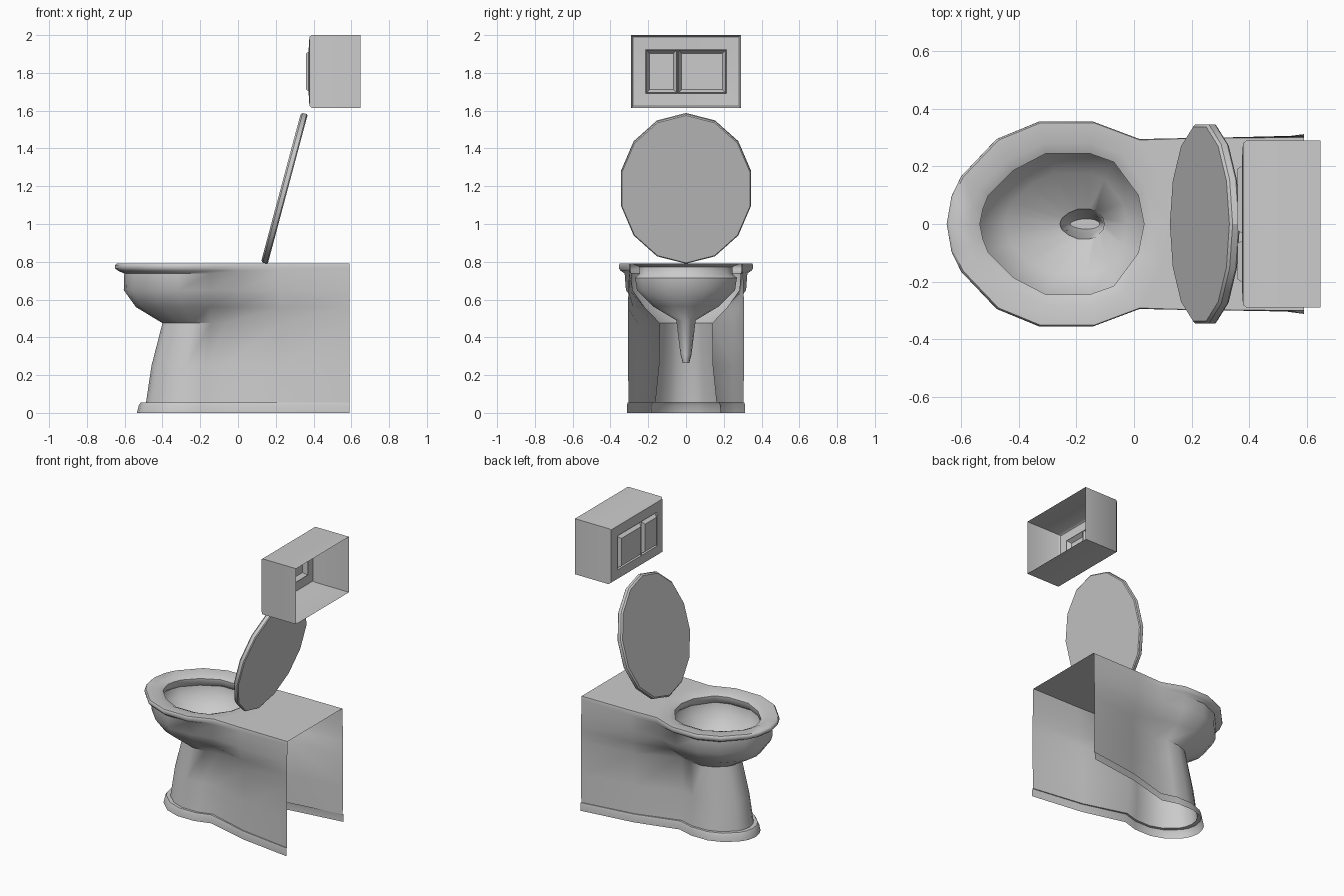
import bpy, bmesh, math
from mathutils import Vector

if "Cube" in bpy.data.objects:
    bpy.data.objects.remove(bpy.data.objects["Cube"])


def loft(bm, rings, closed=True):
    """Bridge rings of points with quads; returns rows of verts."""
    rows = [[bm.verts.new(p) for p in r] for r in rings]
    n = len(rows[0])
    for a, b in zip(rows, rows[1:]):
        for i in range(n if closed else n - 1):
            j = (i + 1) % n
            bm.faces.new((a[i], a[j], b[j], b[i]))
    return rows


def finish(bm, name, angle):
    bmesh.ops.remove_doubles(bm, verts=bm.verts, dist=0.0005)
    bmesh.ops.recalc_face_normals(bm, faces=bm.faces)
    me = bpy.data.meshes.new(name)
    bm.to_mesh(me)
    bm.free()
    ob = bpy.data.objects.new(name, me)
    bpy.context.collection.objects.link(ob)
    bpy.ops.object.select_all(action='DESELECT')
    ob.select_set(True)
    bpy.context.view_layer.objects.active = ob
    bpy.ops.object.shade_smooth_by_angle(angle=math.radians(angle))
    return ob


# Half plan of the nose: (distance forward 0..1, half width 0..1)
NOSE = [(0, .83), (.24, 1), (.52, 1), (.74, .83), (.925, .465), (.975, .27), (1, 0)]


def nose(xw, xn, w, waist=.83):
    pts = [(xw + u * (xn - xw), v * w) for u, v in NOSE]
    pts[0] = (xw, waist * w)
    return pts


def mirror_open(half, z):
    return [(x, y, z) for x, y in half] + [(x, -y, z) for x, y in half[-2::-1]]


def mirror_closed(half, z):
    return [(x, y, z) for x, y in half] + [(x, -y, z) for x, y in half[-2:0:-1]]


# Pedestal, bowl outside and rim edge:
# z, waist x, nose x, nose width, waist factor, mid width, back width
LEVELS = [
    (0.00, -.08, -.535, .215, .85, .262, .312),
    (0.04, -.08, -.525, .212, .85, .262, .312),
    (0.055, -.08, -.515, .206, .85, .258, .310),
    (0.055, -.08, -.487, .190, .85, .250, .304),
    (0.25, -.08, -.458, .170, .83, .250, .307),
    (0.475, -.06, -.400, .160, .86, .255, .308),
    (0.56, -.03, -.540, .255, .86, .278, .307),
    (0.65, .00, -.605, .318, .89, .298, .305),
    (0.738, .00, -.602, .325, .89, .299, .302),
    (0.752, .01, -.635, .346, .85, .299, .302),
    (0.765, .015, -.650, .355, .83, .299, .302),
    (0.782, .02, -.650, .355, .83, .299, .302),
    (0.79, .02, -.642, .351, .83, .298, .300),
]
bm = bmesh.new()
rings = [mirror_open([(.59, yb), (.22, ym)] + nose(xw, xn, w, f), z)
         for z, xw, xn, w, f, ym, yb in LEVELS]
top = loft(bm, rings, closed=False)[-1]

# Rim top, bowl inside and drain
outer = [(.13, 0), (.10, .15)] + nose(.02, -.642, .351)
inner = [(.035, 0), (.015, .10), (-.07, .215), (-.155, .245), (-.305, .245),
         (-.42, .185), (-.505, .10), (-.525, .05), (-.535, 0)]


def scaled(cx, sx, sy):
    return [(cx + sx * (x + .25), y * sy) for x, y in inner]


bowl = [mirror_closed(outer, .79)]
mid = [((a[0] + 2 * b[0]) / 3, (a[1] + 2 * b[1]) / 3) for a, b in zip(outer, inner)]
bowl.append(mirror_closed(mid, .788))
for z, cx, sx, sy in [(.772, -.25, 1, 1), (.735, -.25, 1.01, 1.01), (.715, -.25, 1.08, 1.1),
                      (.65, -.25, 1.04, 1.06), (.565, -.235, .74, .72), (.49, -.18, .27, .21),
                      (.31, -.175, .23, .12), (.265, -.17, .18, .07)]:
    bowl.append(mirror_closed(scaled(cx, sx, sy), z))
rows = loft(bm, bowl)
bm.faces.new(rows[-1])

# Flat deck behind the rim
r = rows[0]
bm.faces.new(top[:3] + [r[1], r[0], r[-1]] + top[-3:])
finish(bm, "toilet_body", 48)

# Raised lid, a tilted fourteen-sided disc
axis = Vector((.21, 0, .785)).normalized()
normal = Vector((axis.z, 0, -axis.x))
centre = Vector((.246, 0, 1.189))
bm = bmesh.new()
rings = []
for s, d in [(.975, -.019), (1, -.010), (1, .012), (.985, .018)]:
    rings.append([centre + normal * d + axis * (.410 * s * math.cos(t))
                  + Vector((0, .354 * s * math.sin(t), 0))
                  for t in (2 * math.pi * i / 14 for i in range(14))])
rows = loft(bm, rings)
bm.faces.new(rows[0])
bm.faces.new(rows[-1])
finish(bm, "lid", 28)


# Wall flush box, open at the back, with two framed buttons
def rect(x, y0, y1, z0, z1, i=0.0):
    return [(x, y0 + i, z0 + i), (x, y1 - i, z0 + i), (x, y1 - i, z1 - i), (x, y0 + i, z1 - i)]


bm = bmesh.new()
full = (-.29, .29, 1.615, 2.0)
loft(bm, [rect(.648, *full), rect(.390, *full), rect(.378, *full, .010),
          rect(.374, -.215, .215, 1.69, 1.925)])
for y0, y1 in ((-.215, -.045), (-.045, .215)):
    b = (y0, y1, 1.69, 1.925)
    rows = loft(bm, [rect(.374, *b), rect(.388, *b, .005), rect(.36, *b, .022)])
    bm.faces.new(rows[-1])
finish(bm, "flush_box", 46)
